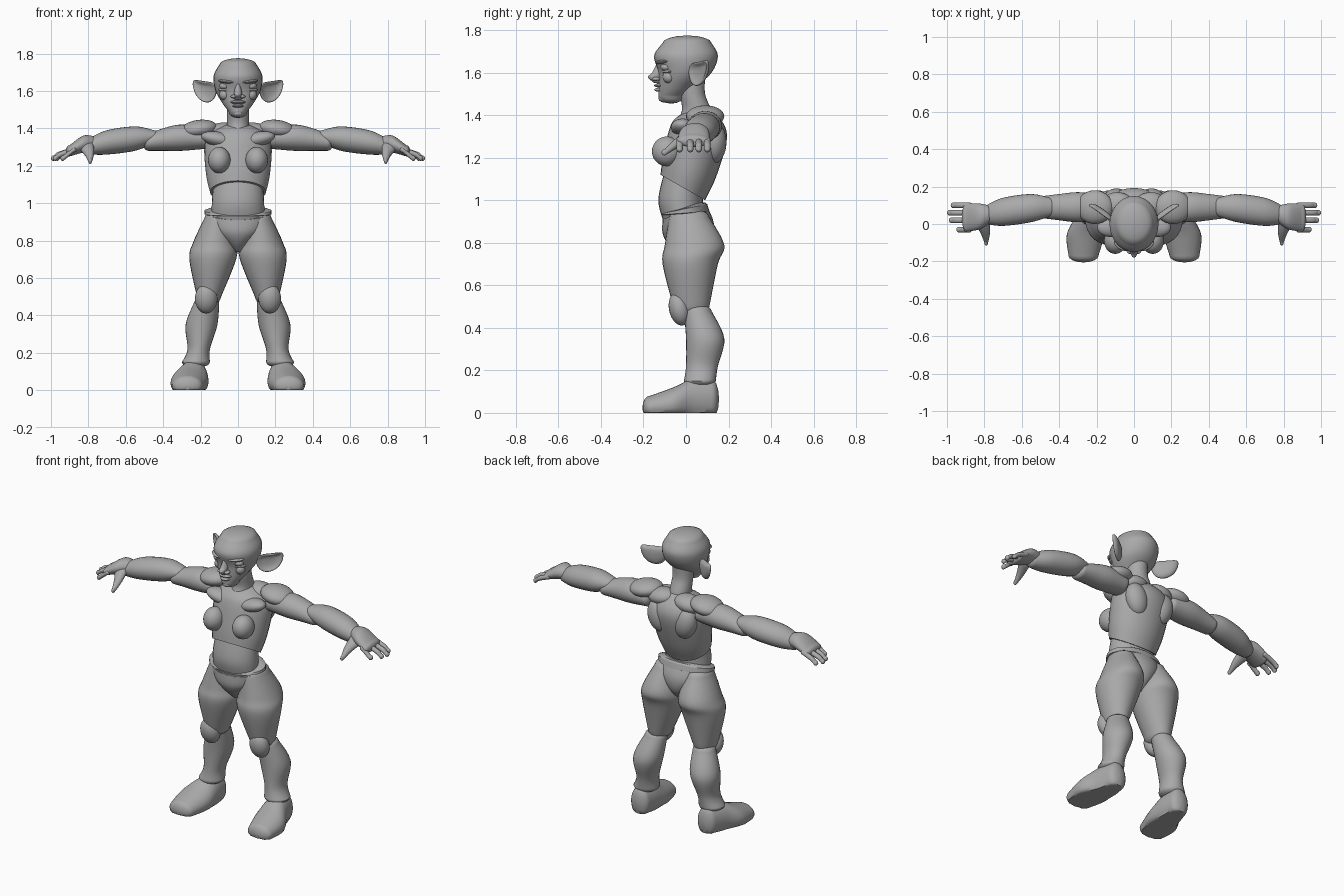
import bpy, bmesh, math
from mathutils import Matrix, Vector, Euler

if "Cube" in bpy.data.objects:
    bpy.data.objects.remove(bpy.data.objects["Cube"])

COLOUR = (.4, .4, .4, 1)
clay = bpy.data.materials.new("clay grey")
clay.use_nodes = True
clay.diffuse_color = COLOUR
clay.node_tree.nodes["Principled BSDF"].inputs["Base Color"].default_value = COLOUR


def finish(name, bm, mirror):
    """Turn a bmesh into a smooth object, mirrored across x if it is one of a pair."""
    bmesh.ops.recalc_face_normals(bm, faces=bm.faces)
    mesh = bpy.data.meshes.new(name)
    bm.to_mesh(mesh)
    bm.free()
    mesh.materials.append(clay)
    mesh.shade_smooth()
    mesh.set_sharp_from_angle(angle=math.radians(50))
    obj = bpy.data.objects.new(name, mesh)
    bpy.context.collection.objects.link(obj)
    if mirror:
        obj.modifiers.new("Mirror", "MIRROR").use_mirror_merge = False
    return obj


def smooth_path(keys, steps):
    """Catmull-Rom interpolation through a few cross-sections."""
    path = []
    last = len(keys) - 1
    for i in range(last):
        before, start = keys[max(i - 1, 0)], keys[i]
        end, after = keys[i + 1], keys[min(i + 2, last)]
        for step in range(steps):
            t = step / steps
            path.append([
                q + t / 2 * (r - p + t * (2 * p - 5 * q + 4 * r - s + t * (3 * (q - r) + s - p)))
                for p, q, r, s in zip(before, start, end, after)])
    path.append(list(keys[last]))
    return path


def dome(section, length, rings=5):
    """Shrinking copies of an end section that close it with a rounded cap."""
    at, u0, u1, v0, v1 = section
    u, v = (u0 + u1) / 2, (v0 + v1) / 2
    cap = []
    for ring in range(1, rings):
        angle = math.pi / 2 * ring / (rings - .8)
        shrink = math.cos(angle)
        cap.append([at + length * math.sin(angle)]
                   + [u + (u0 - u) * shrink, u + (u1 - u) * shrink]
                   + [v + (v0 - v) * shrink, v + (v1 - v) * shrink])
    return cap


def loft(name, axis, keys, cap=0, lift=0, mirror=True, sides=28, steps=6):
    """Oval sections (station, min, max, min, max) along an axis.
    cap rounds both ends; lift raises the front of the first end and fades out."""
    path = smooth_path(keys, steps)
    if cap:
        way = math.copysign(cap, path[-1][0] - path[0][0])
        path = dome(path[0], -way)[::-1] + path + dome(path[-1], way)
    bm = bmesh.new()
    along = "xyz".index(axis)
    across, over = [n for n in range(3) if n != along]
    rings = []
    for index, (at, u0, u1, v0, v1) in enumerate(path):
        rise = lift * (1 - index / (len(path) - 1))
        ring = []
        for side in range(sides):
            angle = math.tau * side / sides
            co = Vector()
            co[along] = at - rise * math.sin(angle)
            co[across] = (u0 + u1) / 2 + (u1 - u0) / 2 * math.cos(angle)
            co[over] = (v0 + v1) / 2 + (v1 - v0) / 2 * math.sin(angle)
            co.z = max(co.z, 0)
            ring.append(bm.verts.new(co))
        rings.append(ring)
    for low, high in zip(rings, rings[1:]):
        for side in range(sides):
            bm.faces.new((low[side - 1], low[side], high[side], high[side - 1]))
    bm.faces.new(rings[0])
    bm.faces.new(rings[-1])
    return finish(name, bm, mirror)


def centre_loft(name, keys, **options):
    """Vertical loft on the centre line: (height, half width, front, back)."""
    sections = [(height, -half, half, front, back) for height, half, front, back in keys]
    return loft(name, "z", sections, mirror=False, **options)


def ball(name, centre, size, turn=(0, 0, 0), mirror=True):
    bm = bmesh.new()
    rotation = Euler([math.radians(angle) for angle in turn]).to_matrix().to_4x4()
    place = Matrix.Translation(centre) @ rotation @ Matrix.Diagonal((*size, 1))
    bmesh.ops.create_uvsphere(bm, u_segments=28, v_segments=18, radius=1, matrix=place)
    return finish(name, bm, mirror)


# Torso
centre_loft("ribcage", [(1.06, .15, -.12, .09), (1.15, .17, -.11, .14), (1.3, .18, -.08, .19),
                        (1.37, .15, -.05, .18), (1.42, .06, .01, .12)], lift=.06)
centre_loft("abdomen", [(.88, .14, -.1, .08), (1, .14, -.13, .08), (1.14, .13, -.1, .09)])
centre_loft("pelvis", [(.95, .17, -.11, .09), (.87, .15, -.11, .13), (.8, .08, -.08, .12),
                       (.74, .02, -.03, .06)], lift=-.04)
centre_loft("hip_band", [(.96, .18, -.11, .1), (.94, .18, -.12, .11)], cap=.01, lift=-.03)
ball("breasts", (.1, -.09, 1.23), (.06, .07, .07))
ball("collar_muscles", (.1, -.01, 1.34), (.1, .06, .04), (0, -12, -8))
ball("shoulder_blades", (.09, .13, 1.27), (.07, .06, .1), (0, 15, 8))
ball("neck_muscles", (.09, .1, 1.38), (.09, .07, .05), (0, 8, 0))

# Neck and head
centre_loft("neck", [(1.35, .06, -.06, .13), (1.42, .06, -.02, .12), (1.5, .06, -.03, .09),
                     (1.58, .06, -.04, .09)])
centre_loft("head", [(1.49, .05, -.13, -.01), (1.53, .08, -.13, .04), (1.6, .12, -.13, .12),
                     (1.68, .13, -.15, .15), (1.74, .1, -.11, .12)], cap=.035)
centre_loft("nose", [(1.56, .02, -.16, -.1), (1.58, .02, -.18, -.1), (1.6, .02, -.16, -.1),
                     (1.64, .01, -.14, -.1)], cap=.01)
ball("nostrils", (.02, -.14, 1.57), (.02, .02, .01))
ball("brow_ridges", (.06, -.11, 1.65), (.05, .03, .01), (0, -5, 26))
ball("eyes", (.07, -.09, 1.626), (.03, .03, .02))
ball("lower_eyelids", (.07, -.09, 1.606), (.04, .02, .01), (0, 0, 28))
ball("cheeks", (.07, -.08, 1.58), (.03, .03, .03))
ball("upper_lip", (0, -.12, 1.54), (.04, .03, .01), mirror=False)
ball("lower_lip", (0, -.12, 1.52), (.03, .03, .01), mirror=False)
ball("chin", (0, -.1, 1.48), (.03, .03, .02), mirror=False)

# Ears: a leaf outline swept backwards, with a dished middle
bm = bmesh.new()
outline = [(.11, 1.63), (.15, 1.65), (.2, 1.65), (.25, 1.67), (.24, 1.6),
           (.21, 1.55), (.16, 1.53), (.12, 1.56)]
rim = [Vector((x, .7 * x - .07, z)) for x, z in outline]
middle = sum(rim, Vector()) / len(rim)
dish = Vector((-.01, .02, 0))
outer = [bm.verts.new(point) for point in rim]
inner = [bm.verts.new(point.lerp(middle, .35) + dish) for point in rim]
for n in range(len(rim)):
    bm.faces.new((outer[n - 1], outer[n], inner[n], inner[n - 1]))
bm.faces.new(inner)
ears = finish("ears", bm, True)
thickness = ears.modifiers.new("Thickness", "SOLIDIFY")
thickness.thickness, thickness.offset = .016, 0
rounding = ears.modifiers.new("Rounding", "SUBSURF")
rounding.levels = rounding.render_levels = 2

# Arms
ball("shoulder_caps", (.21, .09, 1.395), (.1, .09, .05), (0, 8, 0))
loft("upper_arms", "x", [(.18, .02, .16, 1.29, 1.4), (.3, .01, .17, 1.28, 1.42),
                         (.4, .02, .16, 1.28, 1.4), (.48, .03, .15, 1.28, 1.37)], cap=.03)
loft("forearms", "x", [(.45, .04, .14, 1.32, 1.39), (.55, .01, .16, 1.28, 1.41),
                       (.7, -.01, .14, 1.26, 1.39), (.79, 0, .1, 1.26, 1.35)], cap=.03)
loft("palms", "x", [(.78, 0, .1, 1.28, 1.36), (.83, -.03, .11, 1.27, 1.36),
                    (.9, -.04, .11, 1.25, 1.31)], cap=.02)
fingers = {"little": (.98, .1), "ring": (1, .06), "middle": (.99, .02), "index": (.95, -.03)}
for finger, (tip, y) in fingers.items():
    r = .015
    joints = [(.88, 1.285), (tip - .04, 1.26), (tip - r, 1.24)]
    loft(finger + "_fingers", "x", [(x, y - r, y + r, z - r, z + r) for x, z in joints],
         cap=r, sides=14)
loft("thumbs", "y", [(-.1, .78, .8, 1.21, 1.24), (-.05, .77, .82, 1.24, 1.29),
                     (0, .77, .85, 1.27, 1.33)], cap=.015)

# Legs
loft("thighs", "z", [(.92, .04, .18, -.08, .11), (.79, .01, .24, -.1, .18),
                     (.7, .01, .26, -.11, .15), (.5, .09, .22, -.06, .11)], cap=.04)
ball("kneecaps", (.17, -.03, .49), (.06, .05, .08), (12, 0, 0))
loft("shins", "z", [(.48, .1, .23, -.01, .12), (.35, .11, .28, 0, .18),
                    (.22, .15, .27, 0, .15), (.15, .15, .3, -.01, .14)], cap=.03)
loft("feet", "y", [(-.17, .19, .35, -.03, .08), (-.06, .16, .36, -.04, .12),
                   (.03, .16, .32, -.04, .16), (.12, .17, .29, -.03, .16)], cap=.035)
